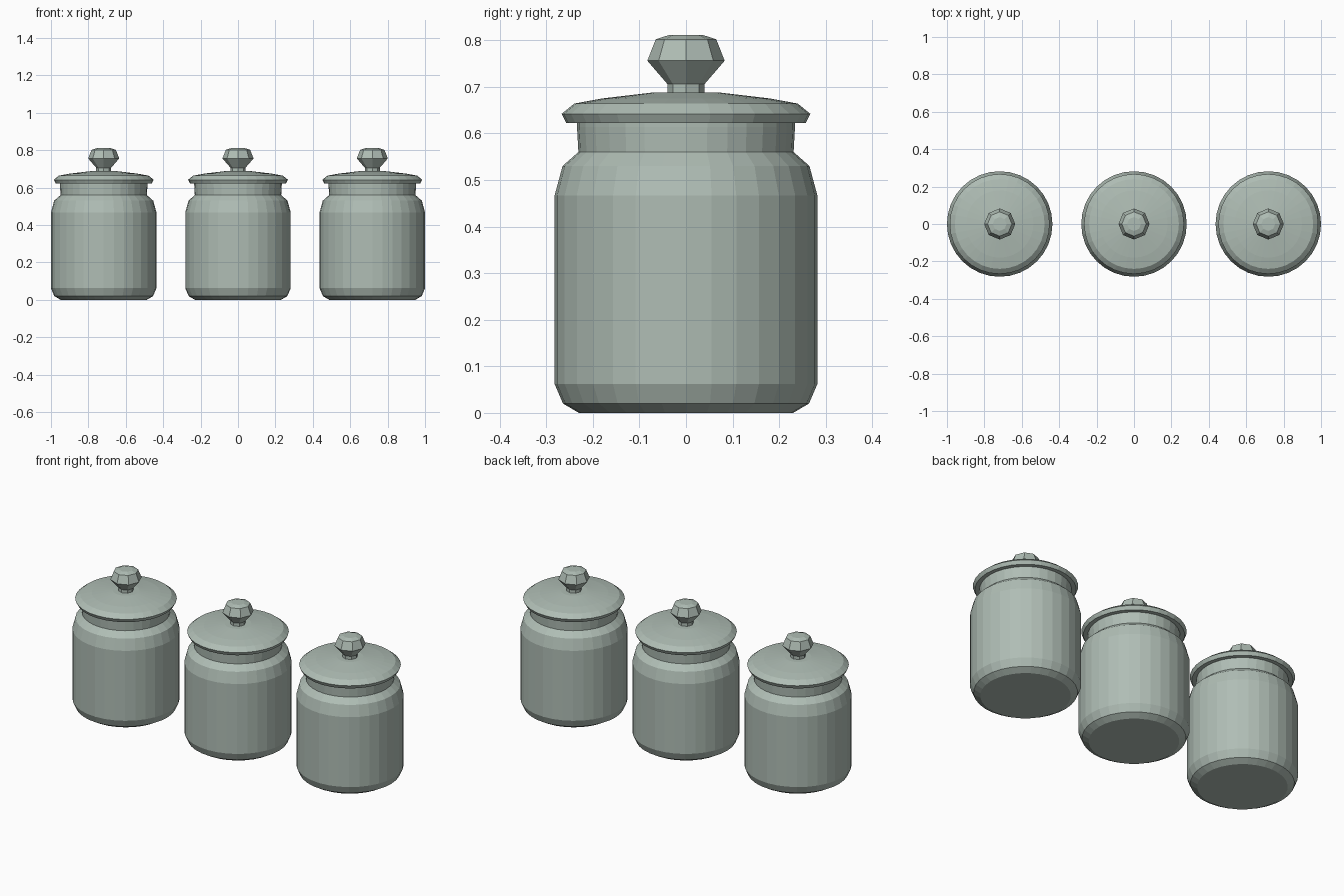
import bpy
import bmesh
from math import cos, sin, tau

if "Cube" in bpy.data.objects:
    bpy.data.objects.remove(bpy.data.objects["Cube"], do_unlink=True)

# Glazed ceramic colour
COLOUR = (0.43, 0.51, 0.46, 1.0)
glaze = bpy.data.materials.new("sage_glaze")
glaze.use_nodes = True
glaze.diffuse_color = COLOUR
glaze.node_tree.nodes["Principled BSDF"].inputs["Base Color"].default_value = COLOUR


def lathe(name, profile, sides, x):
    """Turn a (radius, height) profile about z and cap both ends."""
    bm = bmesh.new()
    rings = [[bm.verts.new((r * cos(tau * i / sides), r * sin(tau * i / sides), z))
              for i in range(sides)] for r, z in profile]
    for low, high in zip(rings, rings[1:]):
        for i in range(sides):
            j = (i + 1) % sides
            bm.faces.new((low[i], low[j], high[j], high[i]))
    bm.faces.new(rings[0][::-1])
    bm.faces.new(rings[-1])
    mesh = bpy.data.meshes.new(name)
    bm.to_mesh(mesh)
    bm.free()
    mesh.materials.append(glaze)
    obj = bpy.data.objects.new(name, mesh)
    obj.location.x = x
    bpy.context.collection.objects.link(obj)


# Body with chamfered foot, rounded shoulder and straight neck
BODY = [(0.23, 0), (0.264, 0.02), (0.282, 0.062), (0.282, 0.467),
        (0.265, 0.53), (0.231, 0.56), (0.234, 0.614)]

# Lid with a thin seat, flared rim and shallow dome
LID = [(0.234, 0.614), (0.234, 0.622), (0.257, 0.622), (0.267, 0.642),
       (0.24, 0.664), (0.18, 0.675), (0.07, 0.688)]

# Faceted knob on a short stem
KNOB = [(0.04, 0.685), (0.04, 0.706), (0.083, 0.756), (0.065, 0.802), (0.037, 0.811)]

for side, x in (("right", -0.718), ("middle", 0), ("left", 0.718)):
    lathe(side + "_jar_body", BODY, 32, x)
    lathe(side + "_jar_lid", LID, 32, x)
    lathe(side + "_jar_knob", KNOB, 8, x)
